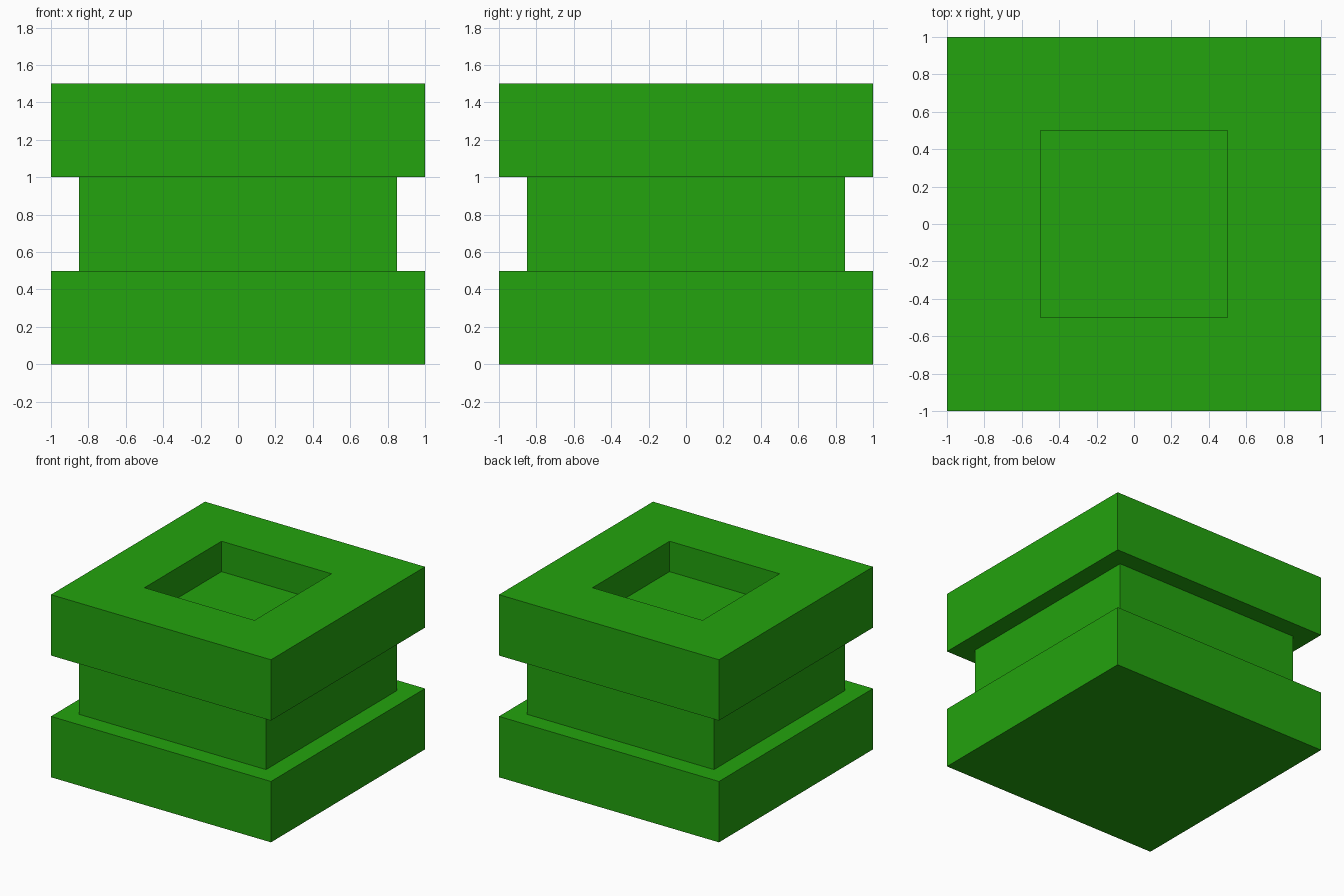
import bpy
import bmesh

cube = bpy.data.objects.get("Cube")
if cube:
    bpy.data.objects.remove(cube, do_unlink=True)

# Plain green material
GREEN = (0.0168, 0.366, 0.0044, 1.0)
green = bpy.data.materials.new("green")
green.use_nodes = True
green.diffuse_color = GREEN
shader = next(n for n in green.node_tree.nodes if n.type == "BSDF_PRINCIPLED")
shader.inputs["Base Color"].default_value = GREEN


def square_ring(bm, half, z):
    corners = ((-1, -1), (1, -1), (1, 1), (-1, 1))
    return [bm.verts.new((x * half, y * half, z)) for x, y in corners]


def stepped_block(name, profile, material):
    """Join square rings of (half width, height) into one closed block."""
    bm = bmesh.new()
    rings = [square_ring(bm, half, z) for half, z in profile]
    for low, high in zip(rings, rings[1:]):
        for i in range(4):
            j = (i + 1) % 4
            bm.faces.new((low[i], low[j], high[j], high[i]))
    bm.faces.new(reversed(rings[0]))
    bm.faces.new(rings[-1])
    bmesh.ops.recalc_face_normals(bm, faces=bm.faces)
    mesh = bpy.data.meshes.new(name)
    bm.to_mesh(mesh)
    bm.free()
    mesh.materials.append(material)
    obj = bpy.data.objects.new(name, mesh)
    bpy.context.collection.objects.link(obj)
    return obj


# Outline from the underside up to the floor of the top recess
profile = [
    (1.0, 0.0), (1.0, 0.5),      # lower slab
    (0.85, 0.5), (0.85, 1.0),    # narrow neck
    (1.0, 1.0), (1.0, 1.5),      # upper slab
    (0.5, 1.5), (0.5, 1.25),     # square recess
]
stepped_block("stepped_pedestal", profile, green)
